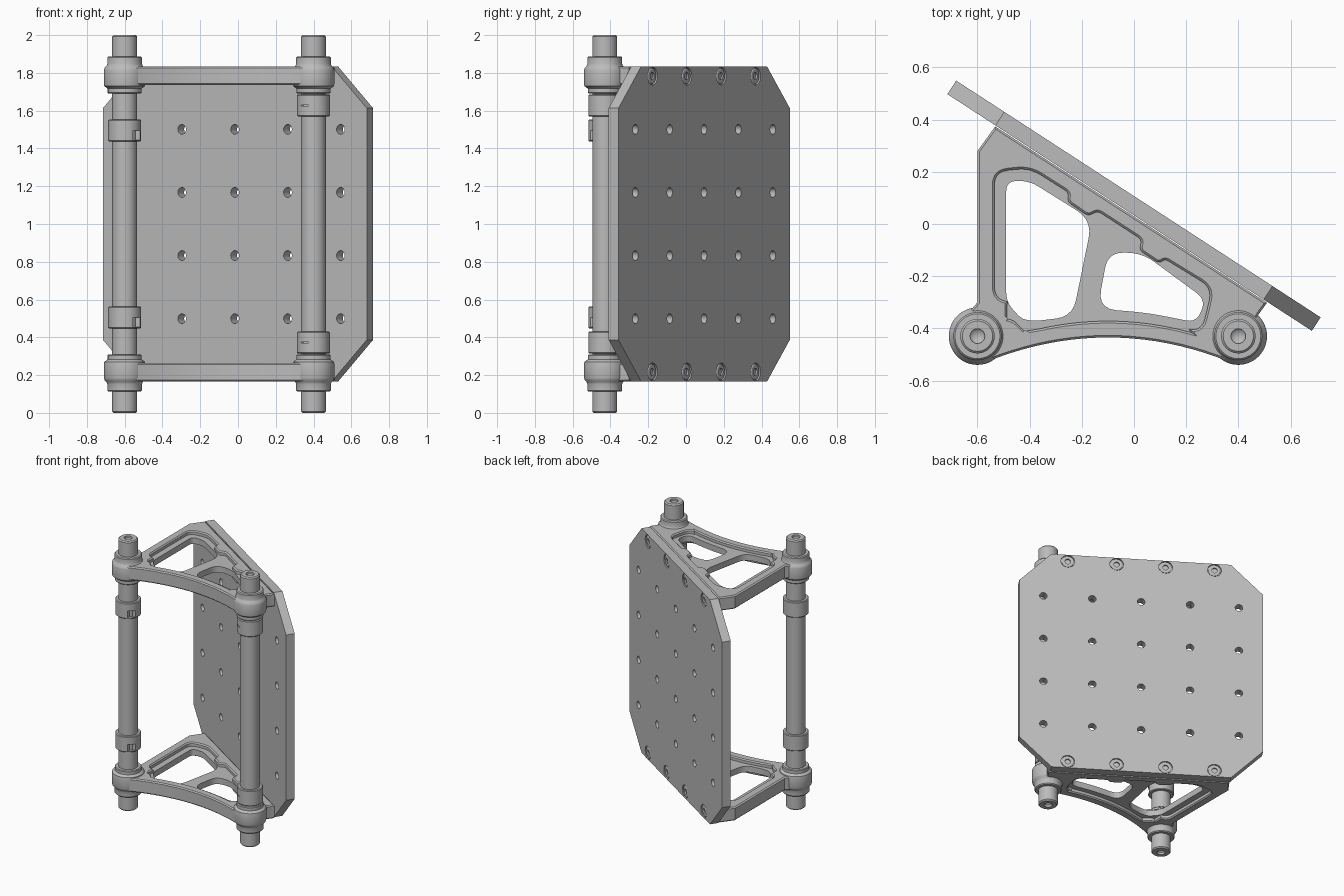
import bpy, bmesh, math
from mathutils import Matrix, Vector

cube = bpy.data.objects.get("Cube")
if cube:
    bpy.data.objects.remove(cube, do_unlink=True)

grey = bpy.data.materials.new("satin_grey")
grey.use_nodes = True
colour = (0.50, 0.50, 0.50, 1)
grey.diffuse_color = colour
grey.node_tree.nodes["Principled BSDF"].inputs["Base Color"].default_value = colour

MID = 1.0                       # mirror height
ROD_Y = -0.43
LEVEL = 0.785                   # bracket height above and below the middle


def finish(ob, angle=30):
    ob.data.materials.clear()
    ob.data.materials.append(grey)
    bpy.ops.object.select_all(action='DESELECT')
    ob.select_set(True)
    bpy.context.view_layer.objects.active = ob
    bpy.ops.object.shade_smooth_by_angle(angle=math.radians(angle))
    return ob


def lathe(name, profile, matrix, sides=48):
    """Revolve a closed (radius, height) profile about local z."""
    bm = bmesh.new()
    rings = [[bm.verts.new((r * math.cos(a), r * math.sin(a), z)) for r, z in profile]
             for a in (math.tau * i / sides for i in range(sides))]
    n = len(profile)
    for i in range(sides):
        a, b = rings[i], rings[(i + 1) % sides]
        for j in range(n):
            k = (j + 1) % n
            if profile[j][0] + profile[k][0] > 0:
                bm.faces.new((a[j], b[j], b[k], a[k]))
    bmesh.ops.remove_doubles(bm, verts=bm.verts, dist=1e-5)
    bmesh.ops.dissolve_degenerate(bm, edges=bm.edges, dist=1e-6)
    bmesh.ops.recalc_face_normals(bm, faces=bm.faces)
    me = bpy.data.meshes.new(name)
    bm.to_mesh(me)
    bm.free()
    ob = bpy.data.objects.new(name, me)
    bpy.context.collection.objects.link(ob)
    ob.matrix_world = matrix
    return finish(ob)


def slab(name, loops, half, matrix, bevel=0.0):
    """Extrude a flat outline; further loops become holes."""
    cu = bpy.data.curves.new(name, 'CURVE')
    cu.dimensions = '2D'
    cu.fill_mode = 'BOTH'
    cu.extrude = half - bevel
    cu.bevel_depth = bevel
    cu.bevel_resolution = 0
    cu.offset = -bevel
    for loop in loops:
        sp = cu.splines.new('POLY')
        sp.points.add(len(loop) - 1)
        for p, (x, y) in zip(sp.points, loop):
            p.co = (x, y, 0, 1)
        sp.use_cyclic_u = True
    ob = bpy.data.objects.new(name, cu)
    bpy.context.collection.objects.link(ob)
    ob.matrix_world = matrix
    bpy.ops.object.select_all(action='DESELECT')
    ob.select_set(True)
    bpy.context.view_layer.objects.active = ob
    bpy.ops.object.convert(target='MESH')
    return finish(bpy.context.view_layer.objects.active)


def rounded(points, radius, steps=5):
    """Round every corner of a closed polygon."""
    out = []
    n = len(points)
    for i in range(n):
        p = Vector(points[i])
        a, b = Vector(points[i - 1]) - p, Vector(points[(i + 1) % n]) - p
        d = min(radius, a.length * 0.45, b.length * 0.45)
        s, e = p + a.normalized() * d, p + b.normalized() * d
        for k in range(steps + 1):
            t = k / steps
            out.append(tuple(s * (1 - t) ** 2 + p * 2 * t * (1 - t) + e * t * t))
    return out


def circle(x, y, r, n=24):
    return [(x + r * math.cos(math.tau * i / n), y + r * math.sin(math.tau * i / n)) for i in range(n)]


def arch(x0, x1, top, n=20):
    return [(x, top - 0.43 * (x + 0.1) ** 2) for x in (x0 + (x1 - x0) * i / n for i in range(n + 1))]


# Mounting plate: two layers, the rear one with counterbores for the screws
c, s = math.cos(math.radians(33)), math.sin(math.radians(33))
turn = Matrix(((c, 0, -s, 0), (-s, 0, -c, 0.07), (0, 1, 0, MID), (0, 0, 0, 1)))
H, K, PITCH = 0.833, 0.613, 0.334
octagon = [(K, -H), (H, -K), (H, K), (K, H), (-K, H), (-H, K), (-H, -K), (-K, -H)]
holes = [circle(i * PITCH, (j - 1.5) * PITCH, 0.026) for i in range(-2, 3) for j in range(4)]
screws = [((i - 1.5) * PITCH, z) for i in range(4) for z in (-0.783, 0.783)]
bores = [circle(x, z, 0.047, 32) for x, z in screws]
slab("mounting_plate", [octagon] + holes, 0.025, turn @ Matrix.Translation((0, 0, 0.006)))
slab("plate_rear_layer", [octagon] + holes + bores, 0.006, turn @ Matrix.Translation((0, 0, -0.025)))
head = [(0, -0.018), (0.019, -0.018), (0.019, -0.029), (0.036, -0.029), (0.042, -0.025), (0.042, -0.015), (0, -0.015)]
for x, z in screws:
    lathe("plate_screw", head, turn @ Matrix.Translation((x, z, 0)), 32)

# Triangular brackets: a full-height rim around a thinner pierced web
outline = [(-0.66, -0.37), (-0.60, -0.30), (-0.60, 0.28), (-0.532, 0.374), (0.51, -0.302),
           (0.475, -0.35), (0.45, -0.48)] + arch(0.36, -0.56, -0.435) + [(-0.65, -0.48)]
pocket = rounded([(-0.535, -0.29), (-0.535, 0.20), (-0.40, 0.215), (-0.25, 0.12), (-0.255, 0.085),
                  (-0.175, 0.03), (-0.14, 0.05), (0.03, -0.06), (0.02, -0.10), (0.095, -0.15),
                  (0.12, -0.135), (0.30, -0.245), (0.26, -0.412)], 0.05)
pocket += arch(0.22, -0.36, -0.372) + rounded([(-0.41, -0.42), (-0.46, -0.37), (-0.50, -0.36)], 0.015)
large_window = rounded([(-0.49, -0.30), (-0.49, 0.165), (-0.40, 0.165), (-0.16, 0.015), (-0.235, -0.355),
                        (-0.38, -0.372), (-0.43, -0.365)], 0.07)
small_window = rounded([(-0.10, -0.11), (0.03, -0.11), (0.275, -0.29), (0.24, -0.378),
                        (0.05, -0.34), (-0.14, -0.325)], 0.075)
for word, sign in (("lower", -1), ("upper", 1)):
    at = Matrix.Translation((0, 0, MID + sign * LEVEL))
    slab(word + "_bracket_rim", [outline, pocket], 0.05, at, 0.008)
    slab(word + "_bracket_web", [pocket, large_window, small_window], 0.022, at)

# Rods with countersunk ends, clamp bosses and locking collars
rod = [(0, -0.96), (0.028, -0.985), (0.028, -1), (0.058, -1), (0.066, -0.992),
       (0.066, 0.992), (0.058, 1), (0.028, 1), (0.028, 0.985), (0, 0.96)]
boss = [(0.06, -0.095), (0.085, -0.095), (0.090, -0.090), (0.090, -0.068), (0.108, -0.055), (0.110, -0.045),
        (0.110, 0.030), (0.106, 0.042), (0.096, 0.052), (0.092, 0.062), (0.092, 0.096), (0.086, 0.102), (0.06, 0.102)]
collar = [(0.06, -0.058), (0.082, -0.058), (0.087, -0.053), (0.087, 0.053), (0.082, 0.058), (0.06, 0.058)]


def notch(ob, size, location):
    """Cut a small box out of an object."""
    bpy.ops.mesh.primitive_cube_add(size=1, location=location)
    cutter = bpy.context.object
    cutter.scale = size
    cutter.hide_render = True
    mod = ob.modifiers.new("notch", 'BOOLEAN')
    mod.operation, mod.solver, mod.object = 'DIFFERENCE', 'EXACT', cutter
    bpy.context.view_layer.objects.active = ob
    bpy.ops.object.modifier_apply(modifier=mod.name)
    bpy.data.objects.remove(cutter, do_unlink=True)
    finish(ob)


for word, x, gap in (("right", -0.6, 0.495), ("left", 0.4, 0.628)):
    lathe(word + "_rod", rod, Matrix.Translation((x, ROD_Y, MID)))
    for sign in (-1, 1):
        flip = Matrix.Diagonal((1, sign, sign, 1))
        lathe(word + "_boss", boss, Matrix.Translation((x, ROD_Y, MID + sign * LEVEL)) @ flip)
        z = MID + sign * gap
        ring = lathe(word + "_collar", collar, Matrix.Translation((x, ROD_Y, z)))
        if word == "right":
            notch(ring, (0.05, 0.06, 0.05), (x + 0.07, ROD_Y - 0.062, z - 0.025))
        else:
            notch(ring, (0.045, 0.04, 0.006), (x - 0.05, ROD_Y - 0.075, z))
